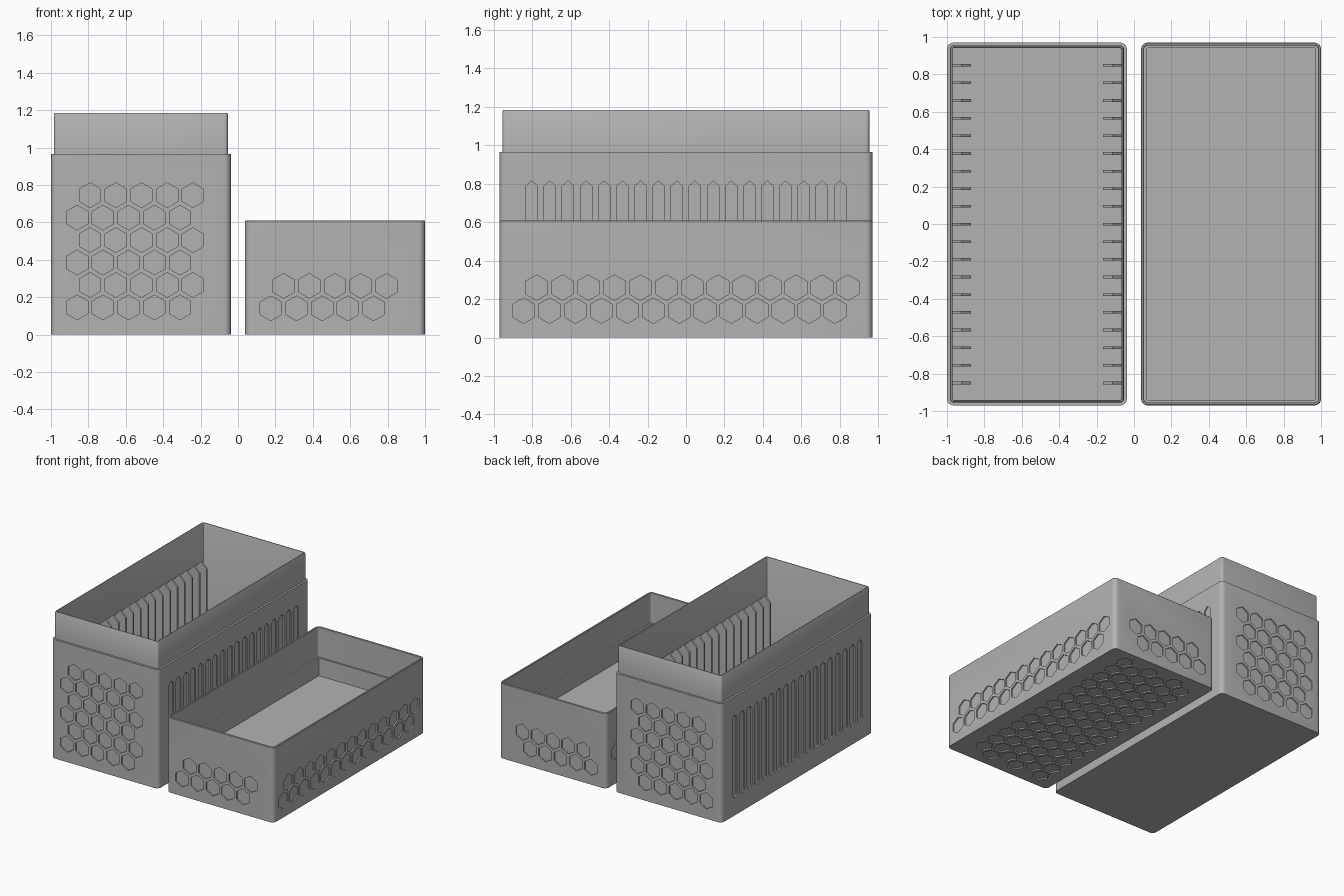
import bpy, bmesh, math
from mathutils import Vector

if "Cube" in bpy.data.objects:
    bpy.data.objects.remove(bpy.data.objects["Cube"])

grey = bpy.data.materials.new("plain_grey")
grey.diffuse_color = (0.45, 0.45, 0.45, 1)
grey.use_nodes = True
grey.node_tree.nodes["Principled BSDF"].inputs["Base Color"].default_value = grey.diffuse_color


def make_object(name, bm):
    bmesh.ops.recalc_face_normals(bm, faces=bm.faces)
    me = bpy.data.meshes.new(name)
    bm.to_mesh(me)
    bm.free()
    me.materials.append(grey)
    ob = bpy.data.objects.new(name, me)
    bpy.context.collection.objects.link(ob)
    return ob


def rounded_rect(cx, hx, hy, r, z, seg=5):
    pts = []
    for k, (sx, sy) in enumerate([(1, 1), (-1, 1), (-1, -1), (1, -1)]):
        for i in range(seg + 1):
            a = math.pi / 2 * (k + i / seg)
            pts.append((cx + sx * (hx - r) + r * math.cos(a),
                        sy * (hy - r) + r * math.sin(a), z))
    return pts


def tub(name, cx, hx, hy, rings):
    """Closed shell lofted through (inset, height) rings, outside bottom to inside floor."""
    bm = bmesh.new()
    loops = [[bm.verts.new(p) for p in
              rounded_rect(cx, hx - d, hy - d, max(0.035 - d, 0.005), z)] for d, z in rings]
    for a, b in zip(loops, loops[1:]):
        for i in range(len(a)):
            j = (i + 1) % len(a)
            bm.faces.new((a[i], a[j], b[j], b[i]))
    bm.faces.new(loops[0])
    bm.faces.new(loops[-1])
    return make_object(name, bm)


def prism(bm, pts, sweep):
    """Solid made by sweeping a flat outline."""
    a = [bm.verts.new(p) for p in pts]
    b = [bm.verts.new(Vector(p) + Vector(sweep)) for p in pts]
    bm.faces.new(a)
    bm.faces.new(b)
    for i in range(len(a)):
        j = (i + 1) % len(a)
        bm.faces.new((a[i], a[j], b[j], b[i]))


def hexagon(r=0.066):
    return [(r * math.sin(i * math.pi / 3), r * math.cos(i * math.pi / 3)) for i in range(6)]


def hex_grid(start, low, cols, rows, pitch):
    """Centres of a staggered honeycomb grid."""
    return [(start + pitch * (c + 0.5 * (r % 2)), low + 0.12 * r)
            for r in range(rows) for c in range(cols)]


def carve(ob, bm):
    cutter = make_object("cutter", bm)
    cutter.hide_render = True
    mod = ob.modifiers.new("recesses", 'BOOLEAN')
    mod.operation = 'DIFFERENCE'
    mod.solver = 'EXACT'
    mod.object = cutter
    bpy.ops.object.select_all(action='DESELECT')
    bpy.context.view_layer.objects.active = ob
    ob.select_set(True)
    bpy.ops.object.modifier_apply(modifier=mod.name)
    bpy.data.objects.remove(cutter)
    bpy.ops.object.shade_smooth_by_angle(angle=math.radians(30))


HX, HY = 0.481, 0.97
BX, LX = -0.519, 0.519          # centre of the box and of the lid

# Tall box with a stepped lip
box = tub("storage_box", BX, HX, HY, [
    (0, 0), (0, 0.965), (0.016, 0.965), (0.016, 1.178), (0.02, 1.185),
    (0.027, 1.185), (0.03, 1.178), (0.03, 0.03)])

# Honeycomb recesses on the box ends, pointed slots on its long sides
D = 0.01
bm = bmesh.new()
for s in (-1, 1):
    for u, w in hex_grid(-0.86, 0.145, 5, 6, 0.1375):
        prism(bm, [(u + a, s * (HY - D), w + b) for a, b in hexagon()], (0, s * 0.05, 0))
    for i in range(18):
        y = -0.803 + 0.0944 * i
        slot = [(-.03, .165), (0, .14), (.03, .165), (.03, .788), (0, .815), (-.03, .788)]
        prism(bm, [(BX + s * (HX - D), y + a, z) for a, z in slot], (s * 0.05, 0, 0))
carve(box, bm)

# Pointed divider ribs along both inner walls
bm = bmesh.new()
for s in (-1, 1):
    wall = HX - 0.028
    for i in range(19):
        y = -0.85 + 0.0944 * i - 0.007
        rib = [(wall, 0.028), (wall, 0.87), (wall - 0.05, 0.92), (wall - 0.1, 0.87),
               (wall - 0.1, 0.028)]
        prism(bm, [(BX + s * x, y, z) for x, z in rib], (0, 0.014, 0))
make_object("divider_ribs", bm)

# Low lid with a ledge inside that takes the lip
lid = tub("lid", LX, HX, HY, [
    (0, 0), (0, 0.606), (0.004, 0.61), (0.012, 0.61), (0.016, 0.606),
    (0.016, 0.365), (0.03, 0.365), (0.03, 0.22)])

# Honeycomb recesses on the lid ends, sides and underside
bm = bmesh.new()
for s in (-1, 1):
    for u, w in hex_grid(0.175, 0.14, 5, 2, 0.1375):
        prism(bm, [(u + a, s * (HY - D), w + b) for a, b in hexagon()], (0, s * 0.05, 0))
    for u, w in hex_grid(-0.845, 0.14, 13, 2, 0.135):
        prism(bm, [(LX + s * (HX - D), u + a, w + b) for a, b in hexagon()], (s * 0.05, 0, 0))
for u, w in hex_grid(-0.845, 0.2, 13, 6, 0.135):
    prism(bm, [(w + b, u + a, D) for a, b in hexagon()], (0, 0, -0.05))
carve(lid, bm)
